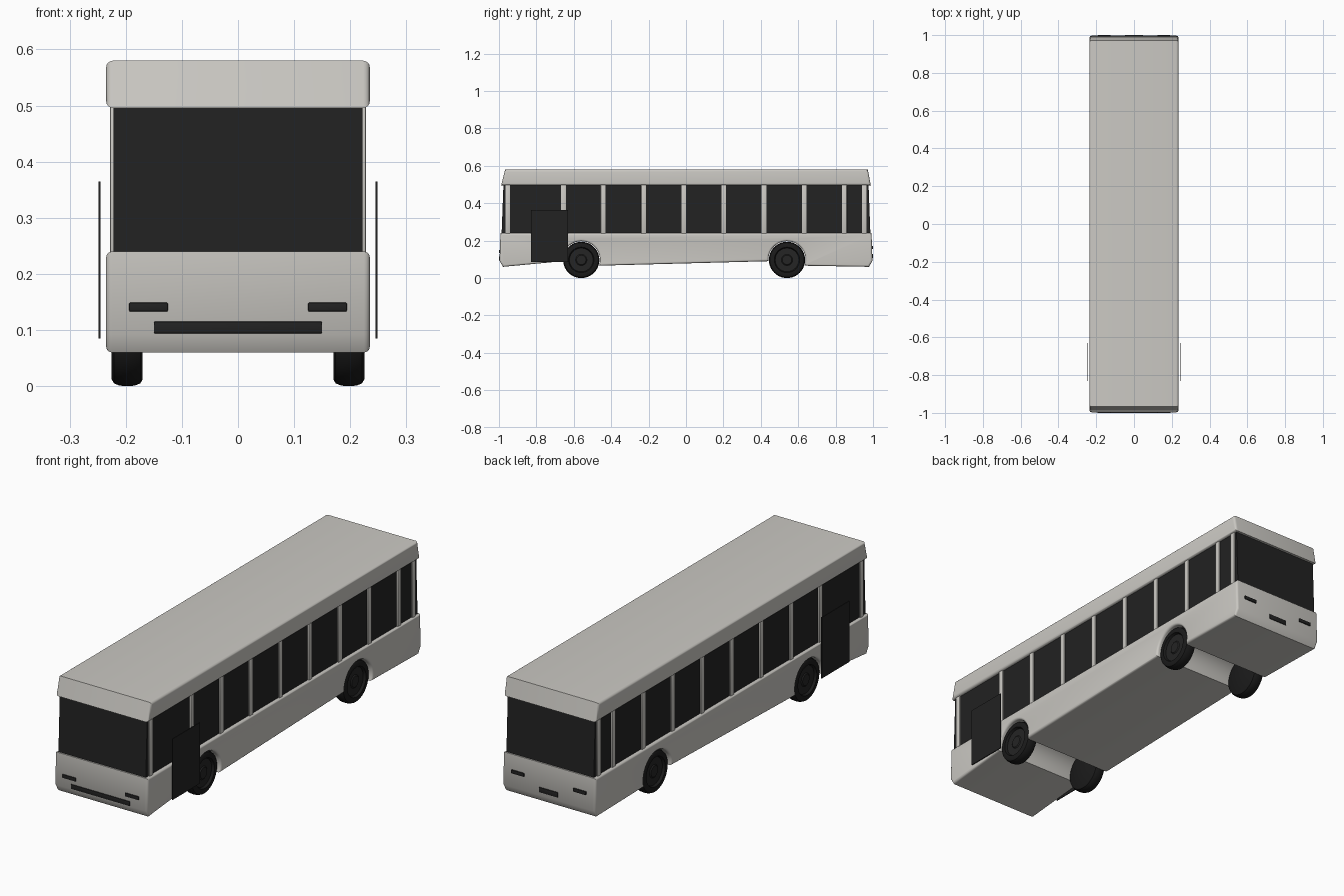
import bpy, bmesh, math

if "Cube" in bpy.data.objects:
    bpy.data.objects.remove(bpy.data.objects["Cube"])

def material(name, rgb):
    m = bpy.data.materials.new(name)
    m.diffuse_color = (*rgb, 1)
    m.use_nodes = True
    m.node_tree.nodes["Principled BSDF"].inputs["Base Color"].default_value = m.diffuse_color
    return m

PAINT = material("pale grey paint", (0.60, 0.585, 0.55))
GLASS = material("dark glass", (0.016, 0.016, 0.016))
TRIM = material("black trim", (0.016, 0.016, 0.016))
TYRE = material("black rubber", (0.011, 0.011, 0.011))
HUB = material("dark hub", (0.018, 0.018, 0.018))

def finish(bm, name, mats, smooth=True):
    bmesh.ops.recalc_face_normals(bm, faces=bm.faces)
    me = bpy.data.meshes.new(name)
    bm.to_mesh(me)
    bm.free()
    for m in mats:
        me.materials.append(m)
    ob = bpy.data.objects.new(name, me)
    bpy.context.collection.objects.link(ob)
    if smooth:
        bpy.ops.object.select_all(action='DESELECT')
        ob.select_set(True)
        bpy.context.view_layer.objects.active = ob
        bpy.ops.object.shade_smooth_by_angle(angle=math.radians(32))
    return ob

def extrude_profile(name, pts, half, mat, bevel=0.0):
    """Side profile of (y, z) points swept across x, with rounded side rims."""
    bm = bmesh.new()
    left = [bm.verts.new((-half, y, z)) for y, z in pts]
    right = [bm.verts.new((half, y, z)) for y, z in pts]
    caps = [bm.faces.new(left), bm.faces.new(right)]
    n = len(pts)
    for i in range(n):
        j = (i + 1) % n
        bm.faces.new((left[i], left[j], right[j], right[i]))
    if bevel:
        bmesh.ops.recalc_face_normals(bm, faces=bm.faces)
        rim = [e for f in caps for e in f.edges]
        bmesh.ops.bevel(bm, geom=rim, offset=bevel, segments=4,
                        profile=0.5, affect='EDGES', clamp_overlap=True)
    return finish(bm, name, [mat])

def box(name, x, y, z, mat, bevel=0.0):
    """Box from (min, max) ranges."""
    bm = bmesh.new()
    bmesh.ops.create_cube(bm, size=1)
    for v in bm.verts:
        v.co = [r[0] + (c + 0.5) * (r[1] - r[0]) for c, r in zip(v.co, (x, y, z))]
    if bevel:
        bmesh.ops.bevel(bm, geom=bm.edges[:], offset=bevel, segments=2,
                        profile=0.5, affect='EDGES')
    return finish(bm, name, [mat])

AXLES = {"front": -0.56, "rear": 0.54}
WHEEL_Z = 0.097

# Lower body: side profile with two wheel arches cut into the bottom line
profile = [(0.978, 0.06), (0.997, 0.092), (0.992, 0.24),
           (-0.992, 0.24), (-0.997, 0.092), (-0.978, 0.06)]
for cy in AXLES.values():
    for i in range(25):
        a = math.radians(184 - i * 202 / 24)
        profile.append((cy + 0.1 * math.cos(a), WHEEL_Z + 0.1 * math.sin(a)))
extrude_profile("lower_body", profile, 0.235, PAINT, 0.012)

# Roof cap with sloping ends
extrude_profile("roof", [(-0.988, 0.496), (0.988, 0.496), (0.972, 0.58), (-0.967, 0.58)],
                0.235, PAINT, 0.012)

# Window band
extrude_profile("window_band", [(-0.986, 0.235), (0.986, 0.235), (0.976, 0.5), (-0.976, 0.5)],
                0.222, GLASS)

# Window pillars on both sides
PILLARS = [-0.953, -0.655, -0.443, -0.227, -0.012, 0.202, 0.417, 0.632, 0.847, 0.953]
for s, side in ((-1, "left"), (1, "right")):
    for k, y in enumerate(PILLARS):
        xs = sorted((s * 0.215, s * 0.228))
        box(f"pillar_{side}_{k + 1}", xs, (y - 0.013, y + 0.013), (0.236, 0.5), PAINT, 0.003)

    # Door plate standing just off the side
    xs = sorted((s * 0.245, s * 0.249))
    box(f"door_{side}", xs, (-0.83, -0.63), (0.085, 0.365), GLASS)

    # Front and rear lamps
    xs = sorted((s * 0.125, s * 0.194))
    box(f"headlamp_{side}", xs, (-1.0, -0.992), (0.133, 0.149), TRIM, 0.002)
    xs = sorted((s * 0.125, s * 0.19))
    box(f"tail_lamp_{side}", xs, (0.992, 1.0), (0.155, 0.171), TRIM, 0.002)

# Front grille and rear plate
box("front_grille", (-0.15, 0.15), (-1.0, -0.992), (0.094, 0.115), TRIM, 0.002)
box("rear_plate", (-0.048, 0.048), (0.992, 1.0), (0.106, 0.129), TRIM, 0.002)

# Wheels: lathed tyre section (radius, x) with a recessed hub
SECTION = [(0, 0.17), (0.085, 0.17), (0.092, 0.174), (0.096, 0.184), (0.097, 0.197),
           (0.096, 0.211), (0.092, 0.221), (0.085, 0.225), (0.068, 0.225),
           (0.063, 0.214), (0.03, 0.214), (0.025, 0.218), (0, 0.218)]
for end, cy in AXLES.items():
    for s, side in ((-1, "left"), (1, "right")):
        bm = bmesh.new()
        vs = [bm.verts.new((s * x, 0, r)) for r, x in SECTION]
        es = [bm.edges.new(p) for p in zip(vs, vs[1:])]
        bmesh.ops.spin(bm, geom=vs + es, cent=(0, 0, 0), axis=(1, 0, 0),
                       angle=math.tau, steps=40, use_merge=True)
        bmesh.ops.remove_doubles(bm, verts=bm.verts, dist=1e-5)
        for f in bm.faces:
            c = f.calc_center_median()
            f.material_index = int(math.hypot(c.y, c.z) < 0.064 and abs(c.x) > 0.2)
        bmesh.ops.translate(bm, verts=bm.verts, vec=(0, cy, WHEEL_Z))
        finish(bm, f"{end}_wheel_{side}", [TYRE, HUB])
